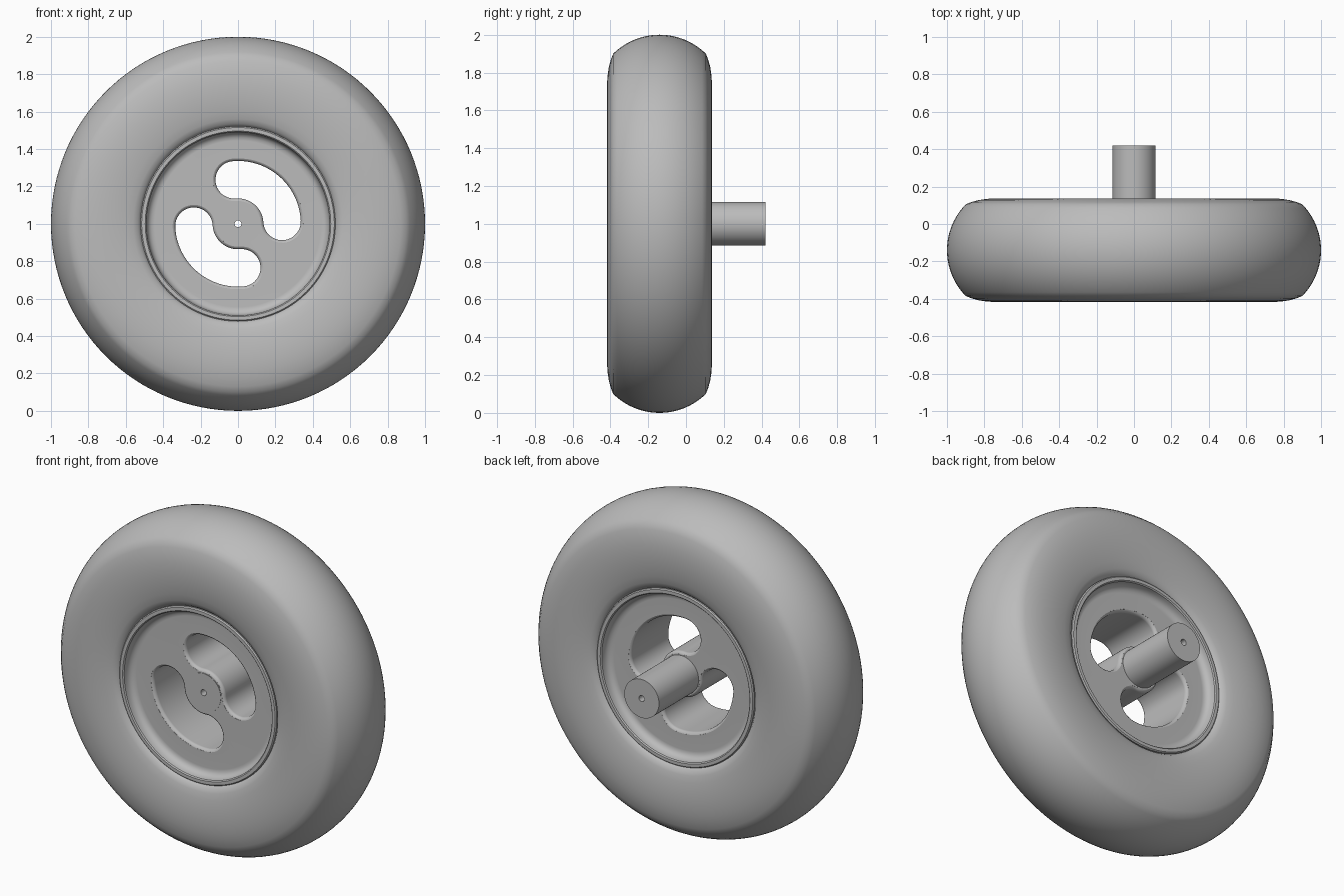
import bpy, bmesh, math

if "Cube" in bpy.data.objects:
    bpy.data.objects.remove(bpy.data.objects["Cube"])

SEG = 128
YC, ZC = -0.14, 1.0          # wheel mid-plane and axle height

grey = bpy.data.materials.new("mid grey")
grey.diffuse_color = (0.5, 0.5, 0.5, 1)
grey.use_nodes = True
grey.node_tree.nodes["Principled BSDF"].inputs["Base Color"].default_value = grey.diffuse_color


def make_object(name, bm):
    bmesh.ops.recalc_face_normals(bm, faces=bm.faces)
    me = bpy.data.meshes.new(name)
    bm.to_mesh(me)
    bm.free()
    me.materials.append(grey)
    ob = bpy.data.objects.new(name, me)
    bpy.context.collection.objects.link(ob)
    return ob


def activate(ob):
    bpy.ops.object.select_all(action='DESELECT')
    ob.select_set(True)
    bpy.context.view_layer.objects.active = ob


def smooth(ob, angle=35):
    activate(ob)
    bpy.ops.object.shade_smooth_by_angle(angle=math.radians(angle))


def lathe(name, profile):
    """Spin a closed (radius, y) outline around the axle line."""
    bm = bmesh.new()
    rings = []
    for i in range(SEG):
        a = 2 * math.pi * i / SEG
        rings.append([bm.verts.new((r * math.cos(a), y, ZC + r * math.sin(a)))
                      for r, y in profile])
    n = len(profile)
    for i in range(SEG):
        p, q = rings[i], rings[(i + 1) % SEG]
        for j in range(n):
            k = (j + 1) % n
            bm.faces.new((p[j], p[k], q[k], q[j]))
    return make_object(name, bm)


def mirrored(half):
    """Half profile of (radius, offset from mid-plane) -> both sides of wheel."""
    front = [(r, YC - h) for r, h in half]
    back = [(r, YC + h) for r, h in reversed(half)]
    return front + [p for p in back if p not in front]


# Tyre: bulged sidewalls and a crowned tread arc
side = [(0.50, 0.20), (0.525, 0.235), (0.535, 0.247), (0.56, 0.257), (0.60, 0.266),
        (0.65, 0.273), (0.70, 0.277), (0.75, 0.277), (0.79, 0.274),
        (0.83, 0.268), (0.87, 0.257), (0.90, 0.245)]
R = 0.35
edge = math.asin(0.245 / R)
tread = [(1 - R + R * math.cos(edge * t / 10), R * math.sin(edge * t / 10))
         for t in range(9, -1, -1)]
tyre = lathe("tyre", mirrored(side + tread))
smooth(tyre)

# Rim: raised lip, step and flat disc on both sides
HD = 0.185
rim = lathe("rim", mirrored([
    (0.10, HD), (0.445, HD), (0.462, HD + 0.003), (0.475, HD + 0.011),
    (0.484, HD + 0.023), (0.488, HD + 0.038), (0.490, 0.238), (0.496, 0.244),
    (0.515, 0.244), (0.521, 0.238), (0.521, 0.19)]))


def slot_outline(mid, half, a0, a1):
    """Curved slot with round ends, as (x, z) points around the axle."""
    pts = []

    def arc(cx, cz, r, s, e, n):
        for i in range(n):
            a = math.radians(s + (e - s) * i / n)
            pts.append((cx + r * math.cos(a), cz + r * math.sin(a)))

    def end(a):
        return mid * math.cos(math.radians(a)), mid * math.sin(math.radians(a))

    arc(0, 0, mid + half, a0, a1, 28)
    arc(*end(a1), half, a1, a1 + 180, 20)
    arc(0, 0, mid - half, a1, a0, 16)
    arc(*end(a0), half, a0 + 180, a0 + 360, 20)
    return pts


def slot_cutter(a0, a1):
    """Slot solid that flares at both ends to leave rounded rims."""
    f, steps = 0.02, 5
    levels = []
    for i in range(steps + 1):
        a = math.radians(72 * i / steps)
        levels.append((HD - f + f * math.sin(a) / math.sin(math.radians(72)) - 0.0005,
                       f * (1 - math.cos(a))))
    levels.append((HD + 0.04, levels[-1][1] + 0.001))
    levels = [(-y, o) for y, o in reversed(levels)] + levels
    bm = bmesh.new()
    loops = [[bm.verts.new((x, YC + y, ZC + z))
              for x, z in slot_outline(0.236, 0.1 + o, a0, a1)] for y, o in levels]
    n = len(loops[0])
    for p, q in zip(loops, loops[1:]):
        for j in range(n):
            k = (j + 1) % n
            bm.faces.new((p[j], p[k], q[k], q[j]))
    bm.faces.new(loops[0])
    bm.faces.new(loops[-1])
    ob = make_object("slot_cutter", bm)
    ob.hide_render = True
    return ob


# Two curved slots cut through the disc
for a0, a1 in ((3, 95), (183, 275)):
    cutter = slot_cutter(a0, a1)
    activate(rim)
    mod = rim.modifiers.new("slot", 'BOOLEAN')
    mod.operation = 'DIFFERENCE'
    mod.solver = 'EXACT'
    mod.object = cutter
    bpy.ops.object.modifier_apply(modifier=mod.name)
    bpy.data.objects.remove(cutter, do_unlink=True)
smooth(rim)
wn = rim.modifiers.new("even_shading", 'WEIGHTED_NORMAL')
wn.keep_sharp = True

# Axle: plain shaft with a small bore right through
axle = lathe("axle", [(0.018, -0.327), (0.115, -0.327), (0.115, 0.42), (0.018, 0.42)])
smooth(axle)
